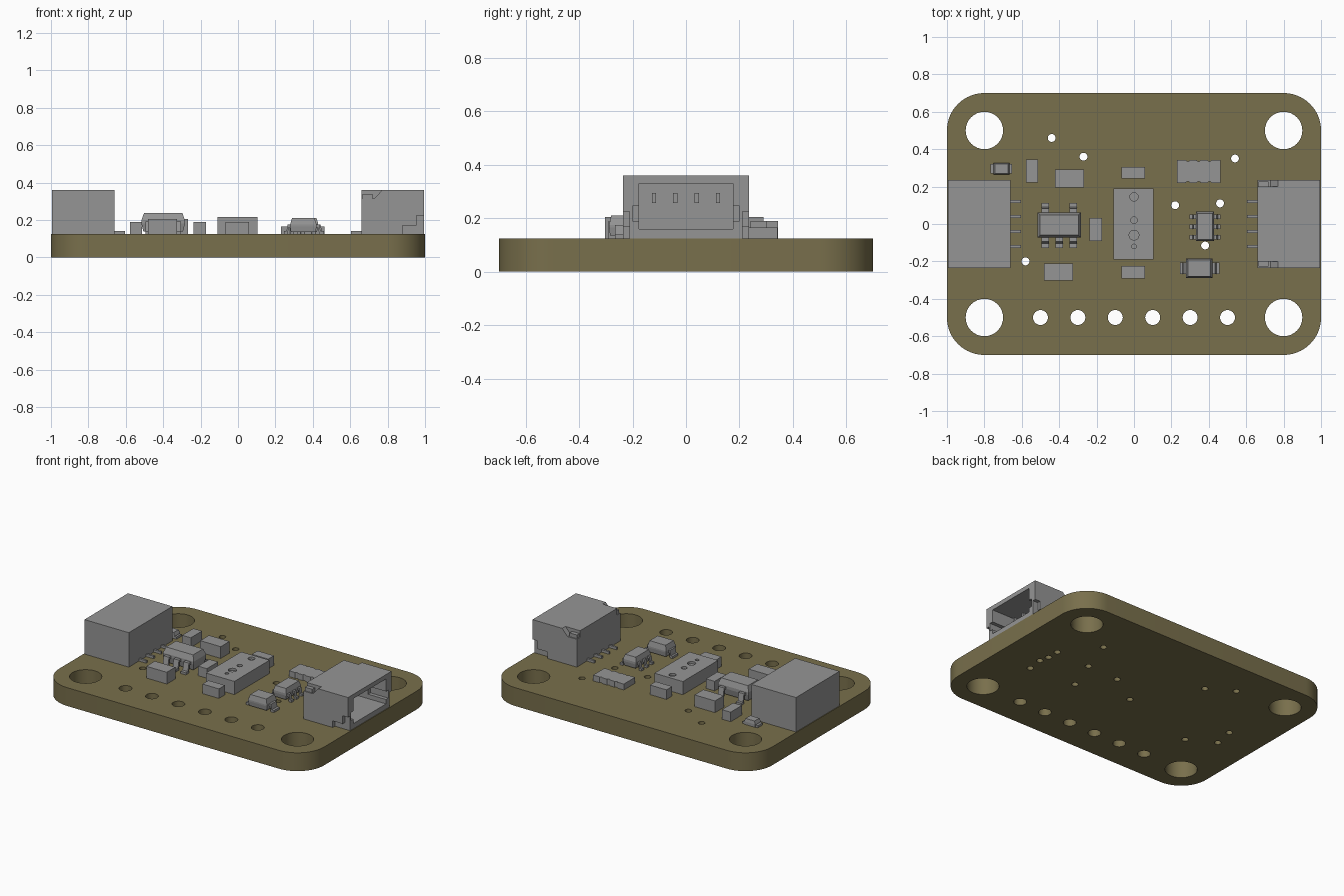
import bpy, bmesh, math
from mathutils import Matrix, Vector

cube = bpy.data.objects.get("Cube")
if cube:
    bpy.data.objects.remove(cube, do_unlink=True)


def material(name, rgb):
    m = bpy.data.materials.new(name)
    m.use_nodes = True
    m.diffuse_color = (*rgb, 1)
    m.node_tree.nodes["Principled BSDF"].inputs["Base Color"].default_value = (*rgb, 1)
    return m


OLIVE = material("olive board", (0.19, 0.16, 0.072))
GREY = material("part grey", (0.30, 0.30, 0.30))
TOP = 0.125  # upper surface of the board


def finish(name, bm, mat=GREY):
    bmesh.ops.recalc_face_normals(bm, faces=bm.faces)
    mesh = bpy.data.meshes.new(name)
    bm.to_mesh(mesh)
    bm.free()
    mesh.materials.append(mat)
    obj = bpy.data.objects.new(name, mesh)
    bpy.context.collection.objects.link(obj)
    return obj


def place(bm, x, y, angle):
    bm.transform(Matrix.Translation((x, y, 0)) @ Matrix.Rotation(angle, 4, "Z"))


def prism(name, profile, y0, y1, x=0, y=0, angle=0):
    """Extrude an x-z profile from y0 to y1, then turn and move it."""
    bm = bmesh.new()
    face = bm.faces.new([bm.verts.new((u, y0, z)) for u, z in profile])
    new = bmesh.ops.extrude_face_region(bm, geom=[face])["geom"]
    bmesh.ops.translate(bm, vec=(0, y1 - y0, 0),
                        verts=[v for v in new if isinstance(v, bmesh.types.BMVert)])
    place(bm, x, y, angle)
    return finish(name, bm)


def box(name, x0, x1, y0, y1, z0, z1, angle=0):
    return prism(name, [(x0, z0), (x1, z0), (x1, z1), (x0, z1)], y0, y1, angle=angle)


def block(name, x, y, w, d, top):
    return box(name, x - w / 2, x + w / 2, y - d / 2, y + d / 2, TOP, top)


def moulded(name, x, y, rings):
    """Stack of centred rectangles (half width, half depth, height)."""
    bm = bmesh.new()
    loops = [[bm.verts.new((x + sx * w, y + sy * d, z))
              for sx, sy in ((-1, -1), (1, -1), (1, 1), (-1, 1))] for w, d, z in rings]
    bm.faces.new(loops[0])
    bm.faces.new(loops[-1])
    for a, b in zip(loops, loops[1:]):
        for i in range(4):
            j = (i + 1) % 4
            bm.faces.new((a[i], a[j], b[j], b[i]))
    return finish(name, bm)


def drill(name, holes, z0, z1):
    bm = bmesh.new()
    for x, y, r in holes:
        bmesh.ops.create_cone(bm, cap_ends=True, segments=32, radius1=r, radius2=r,
                              depth=z1 - z0, matrix=Matrix.Translation((x, y, (z0 + z1) / 2)))
    return finish(name, bm)


def cut(obj, *cutters):
    for c in cutters:
        c.hide_render = True
        mod = obj.modifiers.new("cut", "BOOLEAN")
        mod.operation, mod.solver, mod.object = "DIFFERENCE", "EXACT", c
        bpy.context.view_layer.objects.active = obj
        bpy.ops.object.modifier_apply(modifier=mod.name)
        bpy.data.objects.remove(c, do_unlink=True)


def lead(name, x, y, angle, width, reach, rise):
    """Bent metal leg running outward from a body edge."""
    t, z = 0.015, TOP
    pts = [(-0.02, z + rise), (reach * 0.4, z + rise), (reach * 0.6, z + t), (reach, z + t),
           (reach, z), (reach * 0.4, z), (reach * 0.25, z + rise - t), (-0.02, z + rise - t)]
    return prism(name, pts, -width / 2, width / 2, x, y, angle)


# Board with rounded corners, mounting holes, header holes and vias
bm = bmesh.new()
bmesh.ops.create_cube(bm, size=1, matrix=Matrix.Translation((0, 0, TOP / 2))
                      @ Matrix.Diagonal((2, 1.4, TOP, 1)))
corners = [e for e in bm.edges if abs(e.verts[0].co.z - e.verts[1].co.z) > 0.1]
bmesh.ops.bevel(bm, geom=corners, offset=0.2, segments=16, profile=0.5, affect="EDGES")
board = finish("circuit_board", bm, OLIVE)
holes = [(sx * 0.8, sy * 0.5, 0.1) for sx in (-1, 1) for sy in (-1, 1)]
holes += [(-0.5 + 0.2 * i, -0.5, 0.04) for i in range(6)]
vias = [(-0.44, 0.46), (-0.27, 0.36), (0.54, 0.35), (0.22, 0.1), (0.46, 0.11), (0.38, -0.115),
        (-0.58, -0.2), (0, -0.04), (0.72, -0.14), (0.735, -0.03), (0.72, 0.035), (0.72, 0.12),
        (-0.76, -0.1), (-0.735, 0.04)]
holes += [(x, y, 0.021) for x, y in vias]
cut(board, drill("hole_cutter", holes, -0.1, 0.3))
board.data.materials.clear()
board.data.materials.append(OLIVE)
for p in board.data.polygons:
    p.material_index = 0
bpy.ops.object.select_all(action="DESELECT")
board.select_set(True)
bpy.context.view_layer.objects.active = board
bpy.ops.object.shade_smooth_by_angle(angle=math.radians(30))

# Two side connectors, the second turned half round
for side, turn in (("left", 0), ("right", math.pi)):
    shell = box(side + "_connector_shell", 0.66, 0.995, -0.235, 0.235, TOP, 0.36, turn)
    cut(shell,
        box("socket", 0.72, 1.1, -0.175, 0.175, 0.16, 0.33, turn),
        box("key_slot", 0.86, 1.1, -0.2, 0.2, 0.19, 0.245, turn))
    for s in (-1, 1):
        y0, y1 = sorted((s * 0.2, s * 0.3))
        notch = [(0.6, 0.315), (0.73, 0.315), (0.775, 0.365), (0.775, 0.4), (0.6, 0.4)]
        cut(shell, prism("top_notch", notch, y0, y1, angle=turn))
        y0, y1 = sorted((s * 0.212, s * 0.3))
        step = [(0.88, 0.1), (1.1, 0.1), (1.1, 0.225), (0.955, 0.225), (0.955, 0.17), (0.88, 0.17)]
        cut(shell, prism("foot_notch", step, y0, y1, angle=turn))
        # Latch strip left standing in the top notch
        y0, y1 = sorted((s * 0.19, s * 0.228))
        box(side + "_connector_latch", 0.665, 0.72, y0, y1, 0.3, 0.34, turn)
    for i in range(4):
        y = -0.12 + 0.08 * i
        box(side + "_connector_pin", 0.605, 0.68, y - 0.007, y + 0.007, TOP, 0.142, turn)
        box(side + "_connector_contact", 0.7, 0.87, y - 0.008, y + 0.008, 0.258, 0.295, turn)

# Central sensor with round ports
sensor = block("sensor_body", -0.002, 0, 0.215, 0.38, 0.215)
ports = [(0, 0.145, 0.022), (0, 0.02, 0.018), (0, -0.06, 0.026), (0, -0.12, 0.012)]
cut(sensor, drill("port_cutter", ports, 0.2, 0.3))

# Plain chip parts
for name, x, y, w, d, top in (
        ("rear_chip", -0.003, 0.273, 0.125, 0.062, 0.19),
        ("front_chip", -0.003, -0.258, 0.125, 0.065, 0.19),
        ("rear_capacitor", -0.345, 0.243, 0.155, 0.095, 0.205),
        ("front_capacitor", -0.403, -0.257, 0.155, 0.092, 0.205),
        ("tall_chip_rear", -0.545, 0.283, 0.066, 0.122, 0.19),
        ("tall_chip_middle", -0.205, -0.03, 0.066, 0.122, 0.19)):
    block(name, x, y, w, d, top)

# Resistor array with scalloped long edges
array = block("resistor_array", 0.346, 0.281, 0.232, 0.122, 0.165)
scallops = [(0.346 + i * 0.058, y, 0.012) for i in (-1, 0, 1) for y in (0.215, 0.347)]
cut(array, drill("scallop_cutter", scallops, 0.1, 0.3))

# Small indicator lamp
block("lamp_base", -0.71, 0.295, 0.115, 0.052, 0.14)
moulded("lamp_lens", -0.708, 0.295, [(0.042, 0.03, TOP), (0.042, 0.03, 0.145), (0.034, 0.026, 0.165)])

# Regulator with five legs
moulded("regulator_body", -0.4, -0.005,
        [(0.106, 0.058, 0.138), (0.116, 0.067, 0.18), (0.116, 0.067, 0.2), (0.102, 0.054, 0.238)])
for x in (-0.475, -0.4, -0.325):
    lead("regulator_front_leg", x, -0.072, -math.pi / 2, 0.04, 0.055, 0.068)
    if x != -0.4:
        lead("regulator_rear_leg", x, 0.062, math.pi / 2, 0.04, 0.05, 0.068)

# Small six-leg chip
moulded("logic_chip_body", 0.38, -0.013,
        [(0.042, 0.074, 0.136), (0.049, 0.079, 0.165), (0.049, 0.079, 0.18), (0.04, 0.07, 0.21)])
for y in (-0.07, -0.015, 0.04):
    lead("logic_chip_left_leg", 0.428, y, 0, 0.024, 0.034, 0.05)
    lead("logic_chip_right_leg", 0.332, y, math.pi, 0.024, 0.034, 0.05)

# Diode with two wide tabs
moulded("diode_body", 0.349, -0.236,
        [(0.066, 0.048, 0.135), (0.071, 0.052, 0.165), (0.071, 0.052, 0.175), (0.06, 0.044, 0.21)])
lead("diode_left_tab", 0.418, -0.236, 0, 0.06, 0.04, 0.05)
lead("diode_right_tab", 0.28, -0.236, math.pi, 0.06, 0.035, 0.05)
